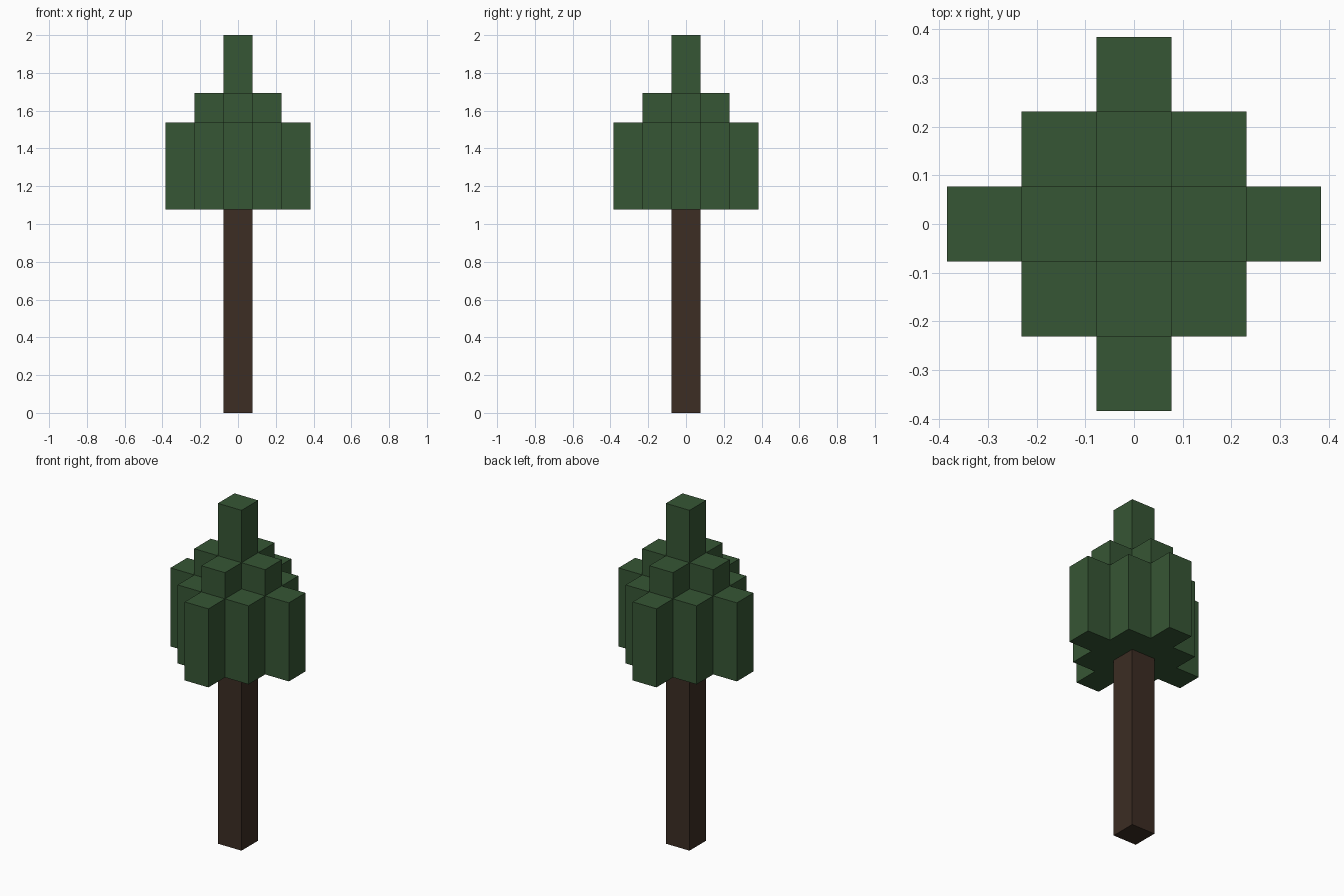
import bpy
import bmesh

UNIT = 2 / 13                  # edge of one block
CANOPY_BASE = 7                # heights counted in blocks
TOPS = [13, 11, 10]            # column top by step distance from the centre
STEPS = [(1, 0), (0, 1), (-1, 0), (0, -1)]

if "Cube" in bpy.data.objects:
    bpy.data.objects.remove(bpy.data.objects["Cube"], do_unlink=True)


def make_material(name, rgb):
    mat = bpy.data.materials.new(name)
    mat.use_nodes = True
    mat.diffuse_color = (*rgb, 1)
    mat.node_tree.nodes["Principled BSDF"].inputs["Base Color"].default_value = (*rgb, 1)
    return mat


def make_columns(name, base, tops, mat):
    """Outer skin of square columns; tops maps a grid cell to its height."""
    bm = bmesh.new()

    def quad(points):
        bm.faces.new([bm.verts.new([c * UNIT for c in p]) for p in points])

    for (i, j), top in tops.items():
        ring = [(i + a, j + b) for a, b in [(.5, -.5), (.5, .5), (-.5, .5), (-.5, -.5)]]
        quad([(x, y, top) for x, y in ring])
        quad([(x, y, base) for x, y in reversed(ring)])
        # Side walls only where the neighbouring column is lower
        for k, (dx, dy) in enumerate(STEPS):
            low = tops.get((i + dx, j + dy), base)
            if low < top:
                p, q = ring[k], ring[(k + 1) % 4]
                quad([(*p, low), (*q, low), (*q, top), (*p, top)])
    bmesh.ops.remove_doubles(bm, verts=bm.verts, dist=UNIT / 100)
    mesh = bpy.data.meshes.new(name)
    bm.to_mesh(mesh)
    bm.free()
    mesh.materials.append(mat)
    obj = bpy.data.objects.new(name, mesh)
    bpy.context.collection.objects.link(obj)
    return obj


bark = make_material("dark_brown_bark", (0.045, 0.026, 0.017))
leaf = make_material("dark_green_leaves", (0.037, 0.093, 0.035))

# Trunk: a single tall column
make_columns("trunk", 0, {(0, 0): CANOPY_BASE}, bark)

# Canopy: diamond of columns rising in steps to the centre
reach = range(-2, 3)
canopy = {(i, j): TOPS[abs(i) + abs(j)]
          for i in reach for j in reach if abs(i) + abs(j) <= 2}
make_columns("canopy", CANOPY_BASE, canopy, leaf)
